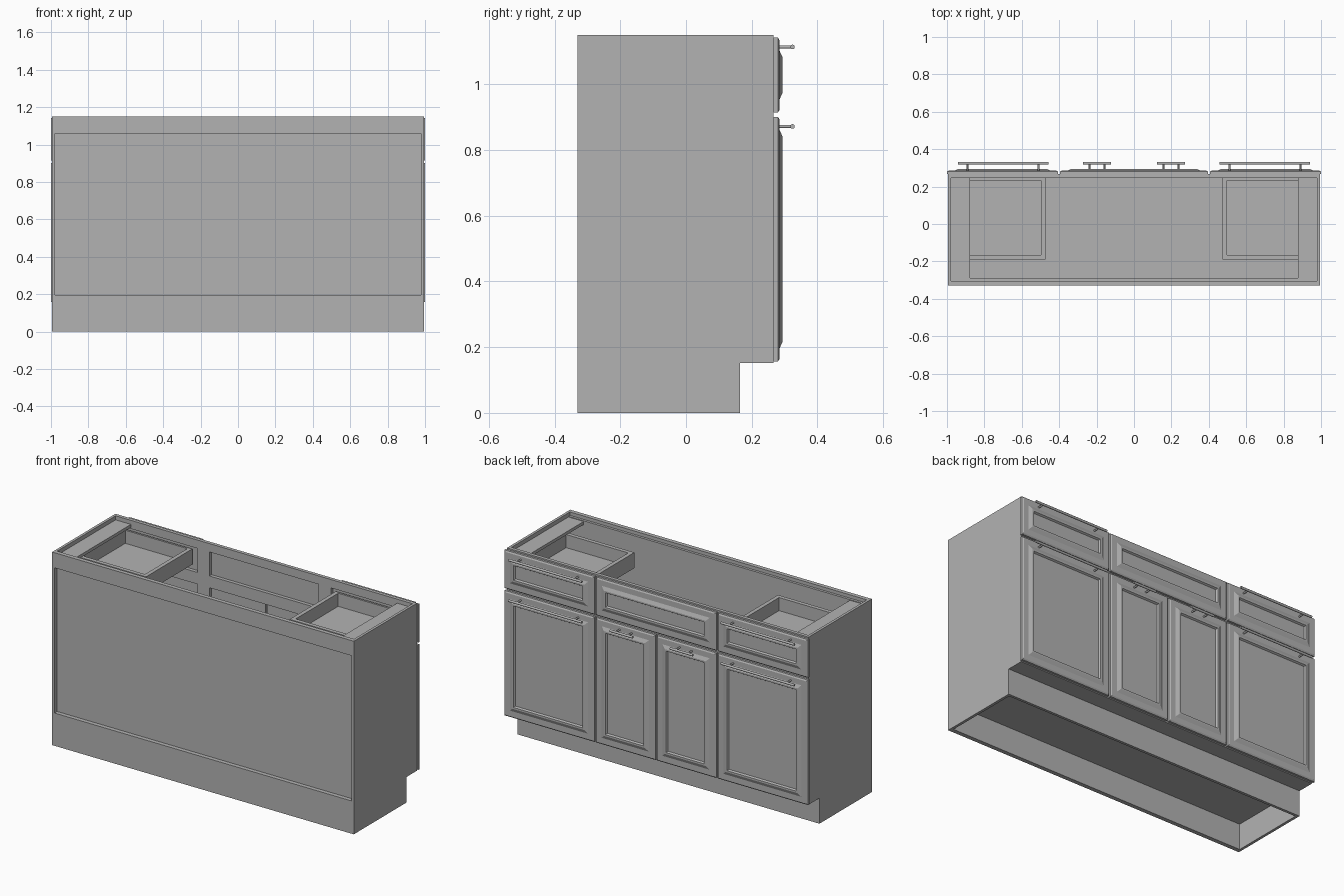
import bpy, bmesh, math
from mathutils import Vector, Matrix

if "Cube" in bpy.data.objects:
    bpy.data.objects.remove(bpy.data.objects["Cube"], do_unlink=True)

GREY = (0.45, 0.45, 0.45, 1.0)
mat = bpy.data.materials.new("cabinet_grey")
mat.use_nodes = True
mat.diffuse_color = GREY
mat.node_tree.nodes["Principled BSDF"].inputs["Base Color"].default_value = GREY

W = 0.994          # half width of the carcass
T = 0.016          # panel thickness
BACK, FRAME, FACE = -0.33, 0.245, 0.266
TOP, DECK = 1.15, 0.152


def finish(name, bm):
    bmesh.ops.recalc_face_normals(bm, faces=bm.faces)
    mesh = bpy.data.meshes.new(name)
    bm.to_mesh(mesh)
    bm.free()
    mesh.materials.append(mat)
    obj = bpy.data.objects.new(name, mesh)
    bpy.context.collection.objects.link(obj)
    return obj


def add_box(bm, x0, x1, y0, y1, z0, z1):
    lo, hi = Vector((x0, y0, z0)), Vector((x1, y1, z1))
    m = Matrix.Translation((lo + hi) / 2) @ Matrix.Diagonal((*(hi - lo), 1))
    bmesh.ops.create_cube(bm, size=1, matrix=m)


def boxes(name, *dims):
    bm = bmesh.new()
    for d in dims:
        add_box(bm, *d)
    return finish(name, bm)


def add_rod(bm, a, b, r):
    a, b = Vector(a), Vector(b)
    q = (b - a).to_track_quat('Z', 'Y').to_matrix().to_4x4()
    bmesh.ops.create_cone(bm, cap_ends=True, segments=16, radius1=r, radius2=r,
                          depth=(b - a).length,
                          matrix=Matrix.Translation((a + b) / 2) @ q)


def moulded_front(name, x0, x1, z0, z1):
    """Door or drawer front: nested rectangular loops given as (inset, y)."""
    profile = [(0, 0.267), (0, 0.28), (0.008, 0.285), (0.04, 0.285),
               (0.06, 0.294), (0.07, 0.294), (0.076, 0.284)]
    bm = bmesh.new()
    loops = []
    for i, y in profile:
        corners = [(x0 + i, z0 + i), (x1 - i, z0 + i), (x1 - i, z1 - i), (x0 + i, z1 - i)]
        loops.append([bm.verts.new((x, y, z)) for x, z in corners])
    for a, b in zip(loops, loops[1:]):
        for k in range(4):
            n = (k + 1) % 4
            bm.faces.new((a[k], a[n], b[n], b[k]))
    bm.faces.new(loops[0])
    bm.faces.new(loops[-1])
    return finish(name, bm)


def bar_handle(name, x, z, half, post):
    bm = bmesh.new()
    y = 0.324
    add_rod(bm, (x - half, y, z), (x + half, y, z), 0.007)
    for s in (-1, 1):
        add_rod(bm, (x + s * post, 0.284, z), (x + s * post, y, z), 0.005)
    obj = finish(name, bm)
    for p in obj.data.polygons:
        p.use_smooth = len(p.vertices) == 4
    return obj


# Side panels with toe notch
for label, s in (("left", 1), ("right", -1)):
    bm = bmesh.new()
    outline = [(BACK, 0), (0.164, 0), (0.164, DECK), (FRAME, DECK), (FRAME, TOP), (BACK, TOP)]
    face = bm.faces.new([bm.verts.new((s * W, y, z)) for y, z in outline])
    out = bmesh.ops.extrude_face_region(bm, geom=[face])
    verts = [v for v in out["geom"] if isinstance(v, bmesh.types.BMVert)]
    bmesh.ops.translate(bm, verts=verts, vec=(-s * T, 0, 0))
    finish(label + "_side_panel", bm)

# Back, floor and toe kick
IN = W - T
boxes("back_rails", (-IN, IN, BACK, -0.305, 1.06, TOP), (-IN, IN, BACK, -0.305, 0, 0.195))
boxes("back_panel", (-IN, IN, -0.305, -0.29, DECK, 1.13))
boxes("floor_panel", (-IN, IN, -0.29, FRAME, DECK, 0.174))
boxes("toe_kick", (-IN, IN, 0.148, 0.164, 0, DECK))

# Face frame: rails across, stiles between them
frame = [(-W, W, FRAME, FACE, z0, z1)
         for z0, z1 in ((DECK, 0.195), (0.887, 0.957), (1.10, TOP))]
for z0, z1 in ((0.195, 0.887), (0.957, 1.10)):
    for x0, x1 in ((-W, -0.955), (-0.44, -0.36), (0.36, 0.44), (0.955, W)):
        frame.append((x0, x1, FRAME, FACE, z0, z1))
boxes("face_frame", *frame)

# Doors and drawer fronts
DOOR, DRAWER = (0.157, 0.901), (0.915, 1.142)
moulded_front("centre_false_front", -0.396, 0.396, *DRAWER)
for label, s in (("left", 1), ("right", -1)):
    outer = sorted((s * 0.406, s * 1.0))
    inner = sorted((s * 0.005, s * 0.396))
    moulded_front(label + "_drawer_front", *outer, *DRAWER)
    moulded_front(label + "_outer_door", *outer, *DOOR)
    moulded_front(label + "_inner_door", *inner, *DOOR)
    bar_handle(label + "_drawer_handle", s * 0.70, 1.114, 0.242, 0.19)
    bar_handle(label + "_outer_door_handle", s * 0.70, 0.872, 0.242, 0.19)
    bar_handle(label + "_inner_door_handle", s * 0.198, 0.872, 0.075, 0.04)

    # Open drawer box
    a, b = sorted((s * 0.473, s * 0.93))
    t, z0, z1, y0 = 0.024, 0.995, 1.088, -0.19
    boxes(label + "_drawer_box",
          (a, a + t, y0, FRAME, z0, z1), (b - t, b, y0, FRAME, z0, z1),
          (a + t, b - t, y0, y0 + t, z0, z1),
          (a + t, b - t, FRAME - t / 2, FRAME, z0, z1),
          (a + t, b - t, y0 + t, FRAME - t / 2, z0, z0 + 0.015))

    # Flat corner brace under the top edge
    a, b = sorted((s * 0.877, s * IN))
    boxes(label + "_top_brace", (a, b, -0.305, FRAME, 1.108, 1.126))
